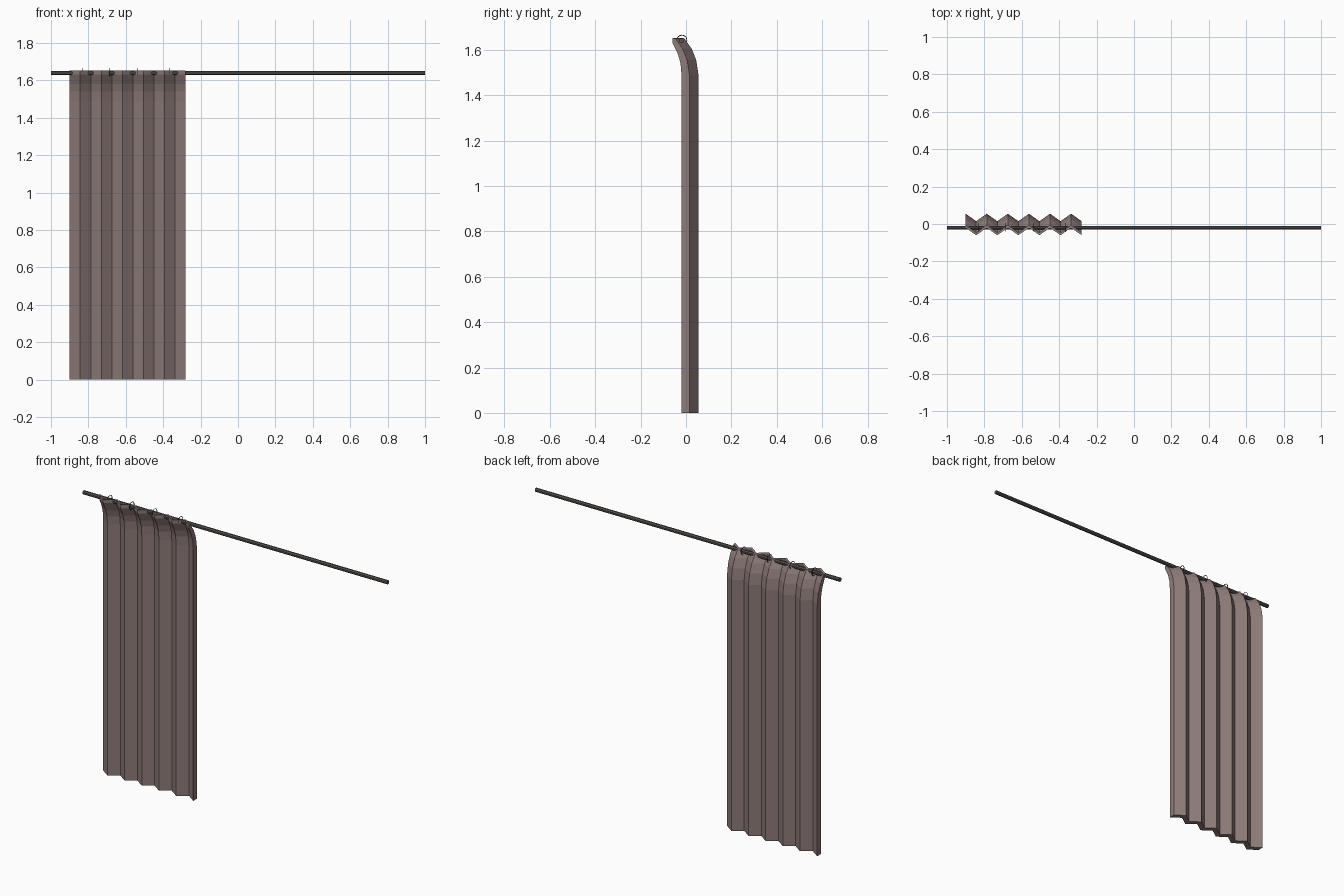
import bpy, bmesh, math
from mathutils import Matrix

if "Cube" in bpy.data.objects:
    bpy.data.objects.remove(bpy.data.objects["Cube"])


def material(name, rgb):
    m = bpy.data.materials.new(name)
    m.diffuse_color = (*rgb, 1)
    m.use_nodes = True
    m.node_tree.nodes["Principled BSDF"].inputs["Base Color"].default_value = m.diffuse_color
    return m


fabric = material("mauve_fabric", (0.27, 0.2, 0.19))
metal = material("dark_rod_metal", (0.1, 0.09, 0.085))
wire = material("black_ring_wire", (0.02, 0.02, 0.02))


def finish(name, bm, mat):
    bmesh.ops.recalc_face_normals(bm, faces=bm.faces)
    me = bpy.data.meshes.new(name)
    bm.to_mesh(me)
    bm.free()
    me.materials.append(mat)
    ob = bpy.data.objects.new(name, me)
    bpy.context.collection.objects.link(ob)
    return ob


# Curtain: thick side profile (y, z) leaning forward at the top, repeated along a zigzag
profile = [(-0.02, 0), (-0.02, 1.49), (-0.024, 1.54), (-0.035, 1.58), (-0.06, 1.632),
           (-0.06, 1.653), (-0.047, 1.65), (-0.015, 1.605), (0.005, 1.555),
           (0.015, 1.49), (0.015, 0)]
FOLDS, X0, X1, DEPTH = 11, -0.9, -0.28, 0.04
bm = bmesh.new()
cols = []
for i in range(FOLDS + 1):
    x = X0 + (X1 - X0) * i / FOLDS
    shift = DEPTH if i % 2 == 0 else 0
    cols.append([bm.verts.new((x, y + shift, z)) for y, z in profile])
n = len(profile)
for a, b in zip(cols, cols[1:]):
    for k in range(n):
        j = (k + 1) % n
        bm.faces.new((a[k], a[j], b[j], b[k]))
bm.faces.new(cols[0])
bm.faces.new(cols[-1])
finish("curtain", bm, fabric)

# Rod: octagonal bar along x
bm = bmesh.new()
bmesh.ops.create_cone(bm, cap_ends=True, segments=8, radius1=0.0115, radius2=0.0115, depth=2,
                      matrix=Matrix.Translation((0, -0.02, 1.64))
                      @ Matrix.Rotation(math.pi / 2, 4, 'Y')
                      @ Matrix.Rotation(math.pi / 8, 4, 'Z'))
finish("curtain_rod", bm, metal)

# Rings: thin wire hoops around the rod
for r, x in enumerate((-0.83, -0.685, -0.535, -0.365)):
    bpy.ops.mesh.primitive_torus_add(major_segments=16, minor_segments=6,
                                     major_radius=0.022, minor_radius=0.0018,
                                     location=(x, -0.018, 1.643),
                                     rotation=(0, math.pi / 2, 0))
    ring = bpy.context.object
    ring.name = f"curtain_ring_{r + 1}"
    ring.data.materials.append(wire)
